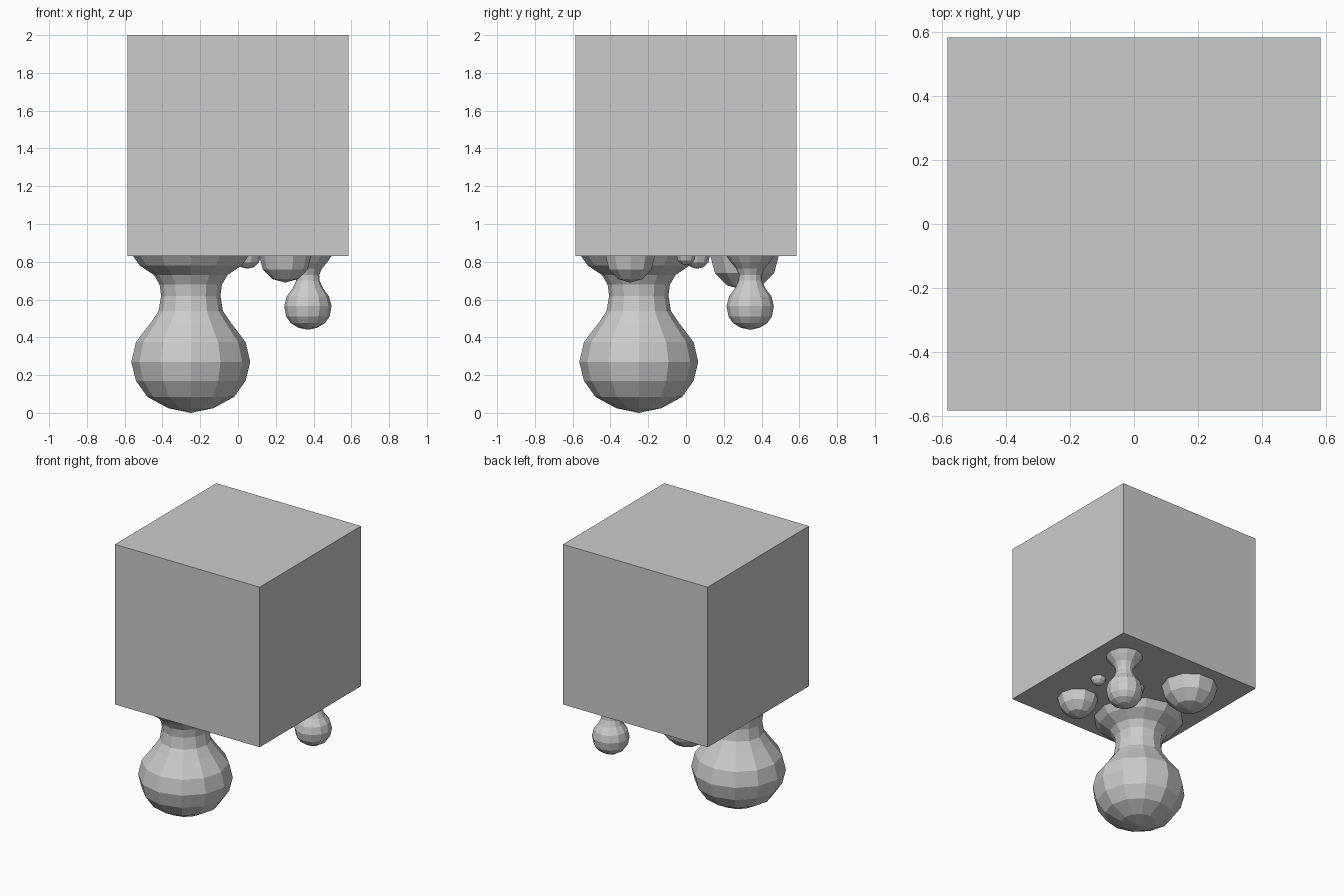
import bpy
import bmesh
import math

cube = bpy.data.objects.get("Cube")
if cube:
    bpy.data.objects.remove(cube, do_unlink=True)

GREY = (0.6, 0.6, 0.6, 1)
grey = bpy.data.materials.new("plain grey")
grey.use_nodes = True
grey.diffuse_color = GREY
grey.node_tree.nodes["Principled BSDF"].inputs["Base Color"].default_value = GREY

HALF, BASE, TOP = 0.585, 0.83, 2.0


def finish(name, bm):
    bmesh.ops.recalc_face_normals(bm, faces=bm.faces)
    mesh = bpy.data.meshes.new(name)
    bm.to_mesh(mesh)
    bm.free()
    mesh.materials.append(grey)
    obj = bpy.data.objects.new(name, mesh)
    bpy.context.collection.objects.link(obj)


def lathe(name, x, y, profile, sides):
    """Faceted solid of revolution; the profile runs from the bottom tip up."""
    bm = bmesh.new()
    tip = bm.verts.new((x, y, profile[0][1]))
    rings = []
    for r, z in profile[1:]:
        rings.append([bm.verts.new((x + r * math.cos(math.tau * i / sides),
                                    y + r * math.sin(math.tau * i / sides), z))
                      for i in range(sides)])
    for i in range(sides):
        j = (i + 1) % sides
        bm.faces.new((tip, rings[0][j], rings[0][i]))
        for low, high in zip(rings, rings[1:]):
            bm.faces.new((low[i], low[j], high[j], high[i]))
    bm.faces.new(rings[-1])
    finish(name, bm)


def bowl(name, x, y, radius, depth, sides=10, steps=3):
    """Half ball hanging under the block."""
    angles = [math.pi / 2 * k / steps for k in range(steps + 1)]
    lathe(name, x, y, [(radius * math.sin(a), BASE - depth * math.cos(a))
                       for a in angles], sides)


# Block
bm = bmesh.new()
bmesh.ops.create_cube(bm, size=1)
bmesh.ops.scale(bm, verts=bm.verts, vec=(2 * HALF, 2 * HALF, TOP - BASE))
bmesh.ops.translate(bm, verts=bm.verts, vec=(0, 0, (TOP + BASE) / 2))
finish("block", bm)

# Large hanging drop
lathe("large_drop", -0.25, -0.25,
      [(0, 0), (0.12, 0.025), (0.23, 0.085), (0.29, 0.17), (0.315, 0.27),
       (0.29, 0.375), (0.21, 0.48), (0.17, 0.54), (0.157, 0.62),
       (0.165, 0.68), (0.195, 0.73), (0.27, 0.78), (0.305, BASE)], 12)

# Small hanging drop
lathe("small_drop", 0.37, 0.34,
      [(0, 0.44), (0.048, 0.45), (0.09, 0.475), (0.115, 0.51), (0.125, 0.565),
       (0.113, 0.615), (0.08, 0.66), (0.062, 0.7), (0.06, 0.73),
       (0.075, 0.765), (0.105, 0.8), (0.125, BASE)], 12)

# Bulges under the block
bowl("rear_bulge", -0.23, 0.31, 0.19, 0.18)
bowl("front_bulge", 0.25, -0.295, 0.137, 0.14)
bowl("middle_bulge", 0.05, 0.06, 0.07, 0.067)
bowl("side_bulge", 0.315, 0.0, 0.052, 0.048)
